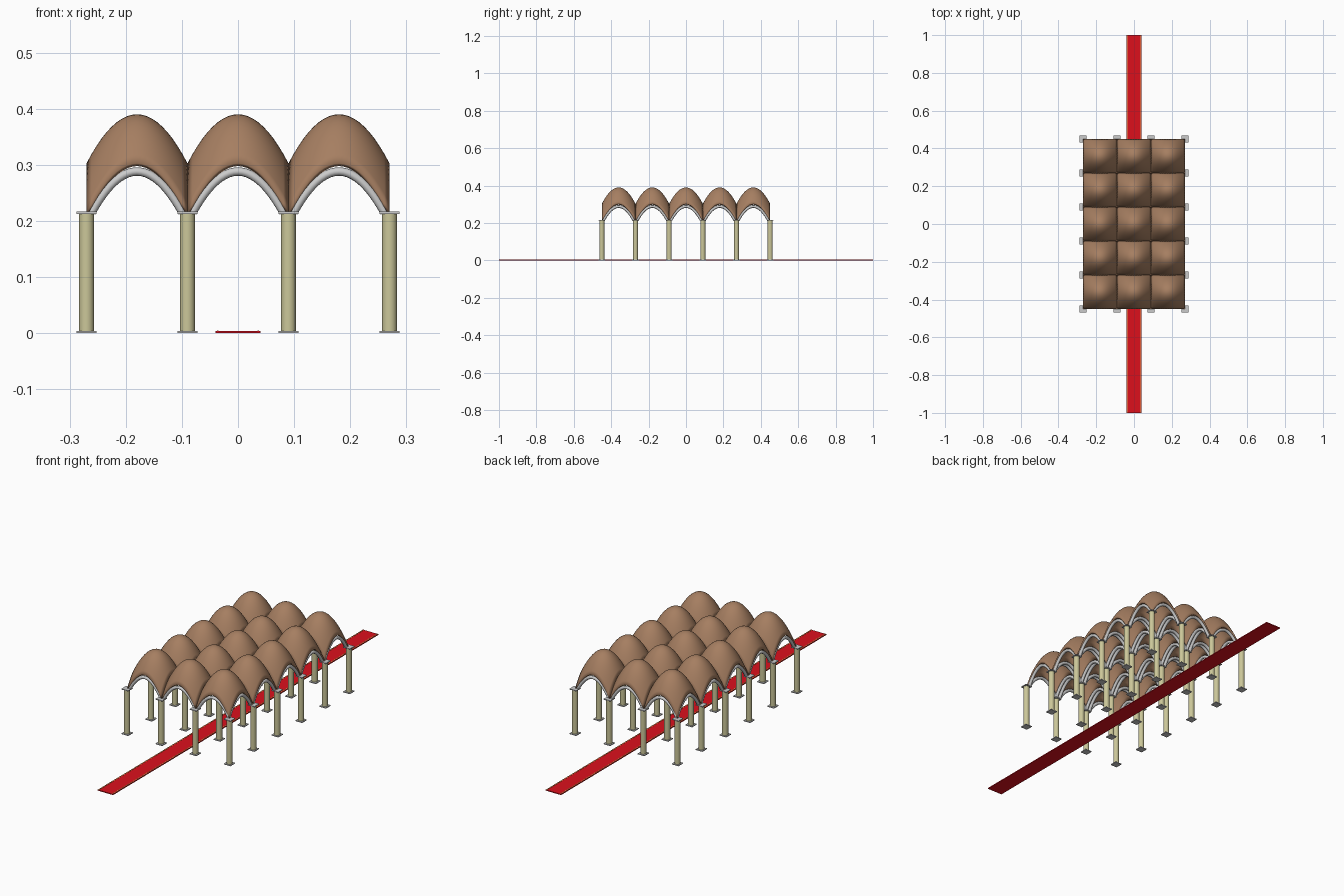
import bpy, bmesh
from math import radians

if "Cube" in bpy.data.objects:
    bpy.data.objects.remove(bpy.data.objects["Cube"])

P, H = 0.18, 0.09          # bay pitch and half pitch
SPRING, RISE = 0.215, 0.0875


def material(name, rgb):
    m = bpy.data.materials.new(name)
    m.diffuse_color = (*rgb, 1)
    m.use_nodes = True
    m.node_tree.nodes["Principled BSDF"].inputs["Base Color"].default_value = m.diffuse_color
    return m


BROWN = material("brown_vault", (0.38, 0.21, 0.12))
CREAM = material("cream_stone", (0.60, 0.57, 0.32))
RED = material("red_carpet", (0.72, 0.005, 0.012))
GOLD = material("gold_trim", (0.75, 0.40, 0.08))


def place(name, data, loc=(0, 0, 0)):
    ob = bpy.data.objects.new(name, data)
    ob.location = loc
    bpy.context.collection.objects.link(ob)
    return ob


def box_mesh(name, sx, sy, sz, mat=None):
    bm = bmesh.new()
    bmesh.ops.create_cube(bm, size=1)
    bmesh.ops.scale(bm, vec=(sx, sy, sz), verts=bm.verts)
    me = bpy.data.meshes.new(name)
    bm.to_mesh(me)
    bm.free()
    if mat:
        me.materials.append(mat)
    return me


def arch(t):
    return RISE * (1 - t * t)


# vault surface: a parabola swept along a parabola
bm = bmesh.new()
bmesh.ops.create_grid(bm, x_segments=20, y_segments=20, size=H)
for v in bm.verts:
    v.co.z = SPRING + arch(v.co.x / H) + arch(v.co.y / H)
for f in bm.faces:
    f.smooth = True
vault = bpy.data.meshes.new("vault")
bm.to_mesh(vault)
bm.free()
vault.materials.append(BROWN)

# four arch ribs just inside the rim of each vault
ribs = bpy.data.curves.new("arch_ribs", 'CURVE')
ribs.dimensions = '3D'
ribs.bevel_depth = 0.0075
ribs.bevel_resolution = 2
ribs.use_fill_caps = True
N, R = 20, 0.081
for side in (-1, 1):
    for along_x in (True, False):
        sp = ribs.splines.new('POLY')
        sp.points.add(N)
        for i, p in enumerate(sp.points):
            t = 2 * i / N - 1
            z = SPRING + 0.073 * (1 - t * t)
            a, b = t * R, side * R
            p.co = (a, b, z, 1) if along_x else (b, a, z, 1)

for i in range(3):
    for j in range(5):
        loc = ((i - 1) * P, (j - 2) * P, 0)
        ob = place("vault", vault, loc)
        mod = ob.modifiers.new("thickness", 'SOLIDIFY')
        mod.thickness = 0.010
        mod.offset = -1
        place("arch_ribs", ribs, loc)

# columns with square base and capital plates
bm = bmesh.new()
bmesh.ops.create_cone(bm, cap_ends=True, segments=32, radius1=0.0133,
                      radius2=0.0133, depth=0.21)
shaft = bpy.data.meshes.new("column_shaft")
bm.to_mesh(shaft)
bm.free()
shaft.materials.append(CREAM)
shaft.shade_smooth()
shaft.set_sharp_from_angle(angle=radians(40))
plate = box_mesh("plate", 0.035, 0.035, 0.004)

for i in range(4):
    for j in range(6):
        x, y = (i - 1.5) * P, (j - 2.5) * P
        place("column_shaft", shaft, (x, y, 0.108))
        place("column_base", plate, (x, y, 0.002))
        place("column_capital", plate, (x, y, 0.2145))

# carpet with gold edge stripes
place("carpet", box_mesh("carpet", 0.081, 2, 0.004, RED), (0, 0, 0.002))
stripe = box_mesh("carpet_stripe", 0.003, 2, 0.001, GOLD)
for s in (-1, 1):
    place("carpet_stripe", stripe, (s * 0.036, 0, 0.0042))
